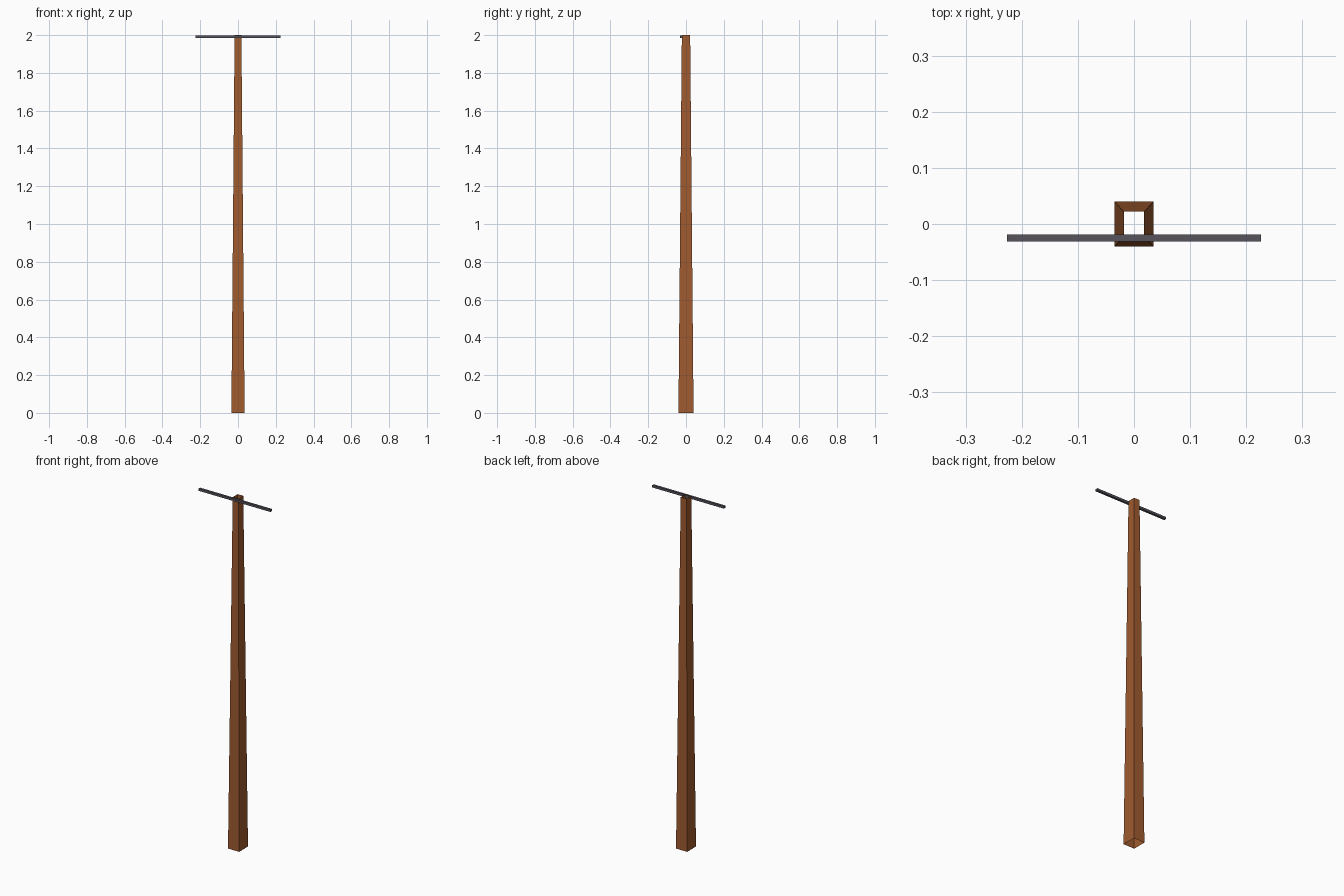
import bpy, bmesh

if "Cube" in bpy.data.objects:
    bpy.data.objects.remove(bpy.data.objects["Cube"])


def material(name, rgb):
    m = bpy.data.materials.new(name)
    m.diffuse_color = (*rgb, 1.0)
    m.use_nodes = True
    m.node_tree.nodes["Principled BSDF"].inputs["Base Color"].default_value = m.diffuse_color
    return m


def tapered_box(name, bottom, top, z0, z1, mat, y=0.0, capped=True):
    """Four-sided part; bottom and top are (half width, half depth)."""
    bm = bmesh.new()
    rings = []
    for (hx, hy), z in ((bottom, z0), (top, z1)):
        rings.append([bm.verts.new((sx * hx, y + sy * hy, z))
                      for sx, sy in ((-1, -1), (1, -1), (1, 1), (-1, 1))])
    low, high = rings
    for i in range(4):
        j = (i + 1) % 4
        bm.faces.new((low[i], low[j], high[j], high[i]))
    if capped:
        bm.faces.new(low[::-1])
        bm.faces.new(high)
    mesh = bpy.data.meshes.new(name)
    bm.to_mesh(mesh)
    bm.free()
    mesh.materials.append(mat)
    obj = bpy.data.objects.new(name, mesh)
    bpy.context.collection.objects.link(obj)
    return obj


wood = material("brown wood", (0.35, 0.105, 0.028))
metal = material("dark grey metal", (0.095, 0.088, 0.11))

# Tapered hollow post, open at both ends
tapered_box("post", (0.035, 0.04), (0.018, 0.022), 0.0, 2.0, wood, capped=False)

# Thin crossbar on the front of the post top
tapered_box("crossbar", (0.226, 0.0065), (0.226, 0.0065), 1.984, 1.997, metal, y=-0.025)
